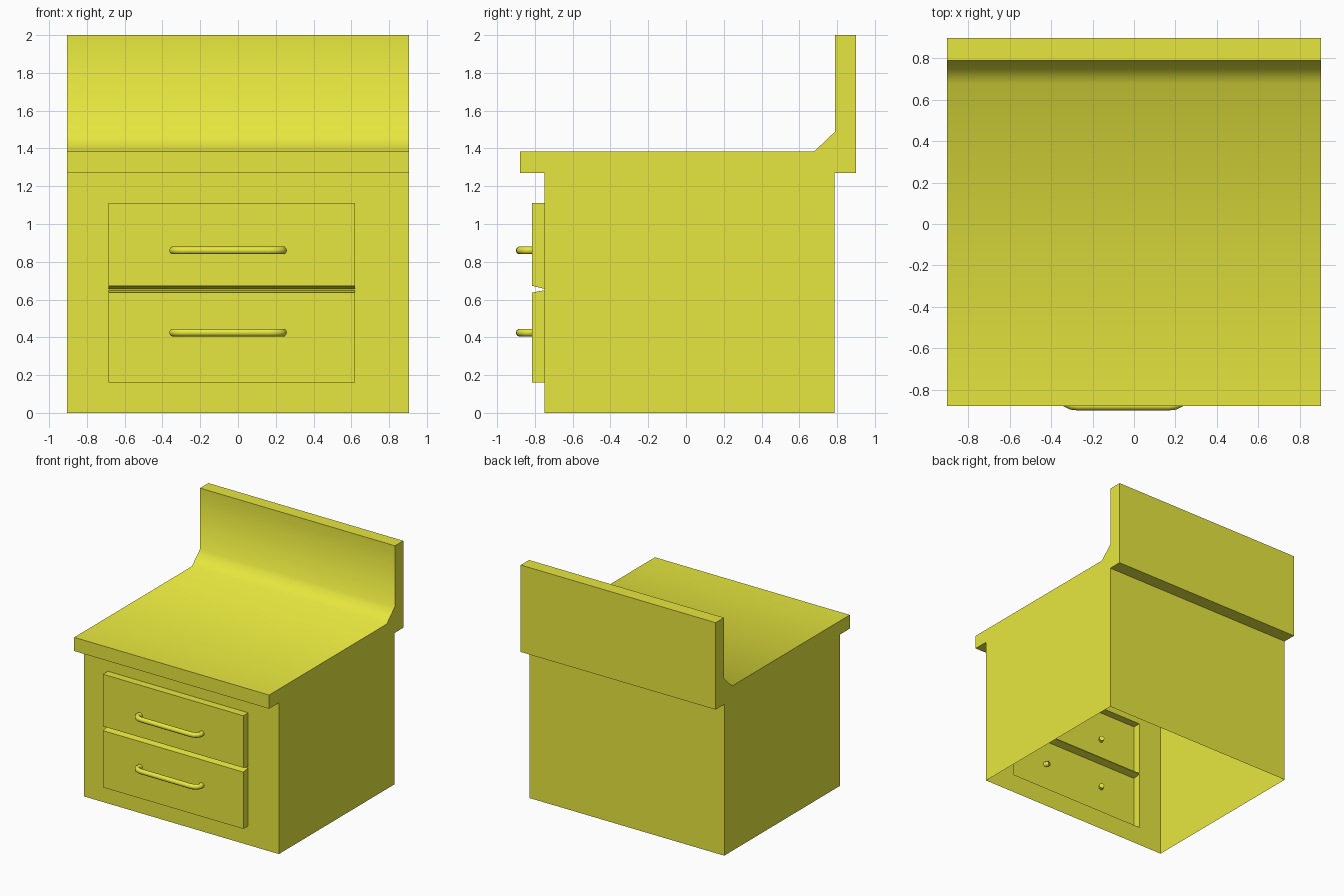
import bpy, bmesh, math

if "Cube" in bpy.data.objects:
    bpy.data.objects.remove(bpy.data.objects["Cube"])

yellow = bpy.data.materials.new("yellow_paint")
yellow.diffuse_color = (0.8, 0.8, 0.05, 1)
yellow.use_nodes = True
yellow.node_tree.nodes["Principled BSDF"].inputs["Base Color"].default_value = yellow.diffuse_color


def finish(obj, angle):
    obj.data.materials.clear()
    obj.data.materials.append(yellow)
    bpy.ops.object.select_all(action='DESELECT')
    obj.select_set(True)
    bpy.context.view_layer.objects.active = obj
    bpy.ops.object.shade_smooth_by_angle(angle=math.radians(angle))


def shell(name, profile, x0, x1, hole=None):
    """Open shell from a (y, z) profile: strip between first and last point plus side caps.
    With hole, the first segment becomes a frame around it."""
    bm = bmesh.new()
    a, b = [[bm.verts.new((x, y, z)) for y, z in profile] for x in (x0, x1)]
    for i in range(1 if hole else 0, len(profile) - 1):
        bm.faces.new((a[i], b[i], b[i + 1], a[i + 1]))
    bm.faces.new(a)
    bm.faces.new(b)
    if hole:
        hx0, hx1, hz0, hz1 = hole
        y = profile[0][0]
        outer = (a[0], b[0], b[1], a[1])
        inner = [bm.verts.new((x, y, z)) for x, z in
                 ((hx0, hz0), (hx1, hz0), (hx1, hz1), (hx0, hz1))]
        for i in range(4):
            j = (i + 1) % 4
            bm.faces.new((outer[i], outer[j], inner[j], inner[i]))
    bmesh.ops.recalc_face_normals(bm, faces=bm.faces)
    me = bpy.data.meshes.new(name)
    bm.to_mesh(me)
    bm.free()
    obj = bpy.data.objects.new(name, me)
    bpy.context.collection.objects.link(obj)
    finish(obj, 50)


def handle(name, z):
    cx = -0.0525
    half = [(0.22, -0.88), (0.25, -0.877), (0.275, -0.865), (0.291, -0.843),
            (0.29, -0.82), (0.272, -0.785)]
    path = [(cx - x, y) for x, y in reversed(half)] + [(cx + x, y) for x, y in half]
    cu = bpy.data.curves.new(name, 'CURVE')
    cu.dimensions = '3D'
    cu.bevel_depth = 0.021
    cu.bevel_resolution = 3
    cu.use_fill_caps = True
    sp = cu.splines.new('POLY')
    sp.points.add(len(path) - 1)
    for p, (x, y) in zip(sp.points, path):
        p.co = (x, y, z, 1)
    obj = bpy.data.objects.new(name, cu)
    bpy.context.collection.objects.link(obj)
    bpy.ops.object.select_all(action='DESELECT')
    obj.select_set(True)
    bpy.context.view_layer.objects.active = obj
    bpy.ops.object.convert(target='MESH')
    finish(bpy.context.view_layer.objects.active, 50)


# Cabinet with counter top and backsplash, open underneath
shell("cabinet",
      [(-0.75, 0), (-0.75, 1.27), (-0.88, 1.27), (-0.88, 1.385), (0.68, 1.385),
       (0.79, 1.49), (0.79, 2), (0.9, 2), (0.9, 1.27), (0.785, 1.27), (0.785, 0)],
      -0.905, 0.905, hole=(-0.685, 0.62, 0.16, 1.11))

# Two drawer fronts with a tapered groove between them
shell("drawer_fronts",
      [(-0.75, 0.16), (-0.815, 0.16), (-0.815, 0.637), (-0.75, 0.649),
       (-0.75, 0.657), (-0.815, 0.673), (-0.815, 1.11), (-0.75, 1.11)],
      -0.685, 0.62)

# Curved pulls
for name, z in (("upper_handle", 0.86), ("lower_handle", 0.425)):
    handle(name, z)
